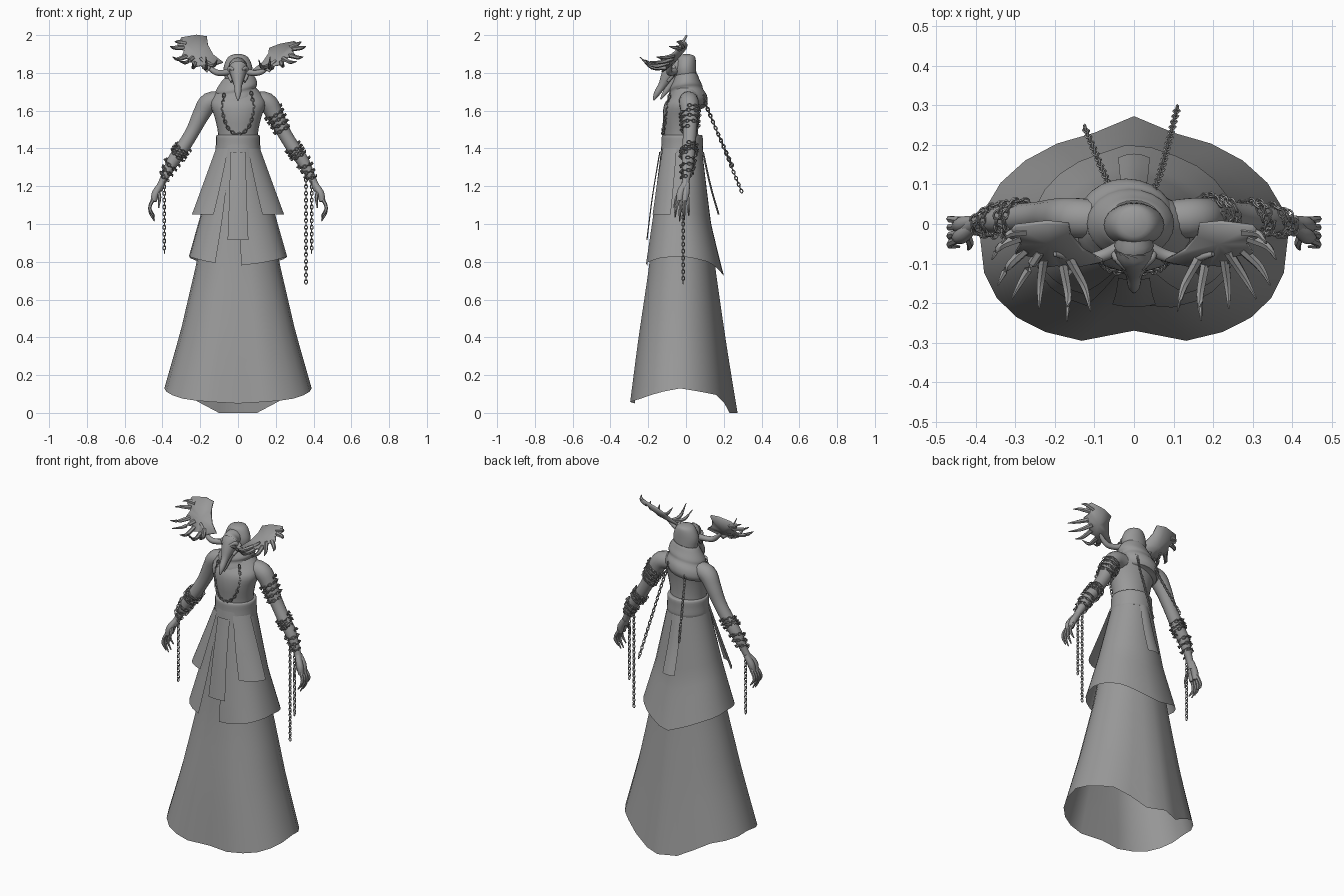
import bpy, bmesh, math, random
from mathutils import Vector

random.seed(4)
cube = bpy.data.objects.get("Cube")
if cube:
    bpy.data.objects.remove(cube)

grey = bpy.data.materials.new("plain_grey")
grey.use_nodes = True
grey.diffuse_color = (.32, .32, .32, 1)
grey.node_tree.nodes["Principled BSDF"].inputs["Base Color"].default_value = grey.diffuse_color


def add(name, verts, faces, sharp=50):
    """Make a shaded mesh object with outward normals."""
    mesh = bpy.data.meshes.new(name)
    mesh.from_pydata([tuple(v) for v in verts], [], faces)
    bm = bmesh.new()
    bm.from_mesh(mesh)
    bmesh.ops.recalc_face_normals(bm, faces=bm.faces)
    bm.to_mesh(mesh)
    bm.free()
    mesh.materials.append(grey)
    mesh.shade_smooth()
    mesh.set_sharp_from_angle(angle=math.radians(sharp))
    obj = bpy.data.objects.new(name, mesh)
    bpy.context.collection.objects.link(obj)
    return obj


def sheet(name, rows, closed=True, caps=False):
    """Skin a list of equal rows of points."""
    n = len(rows[0])
    verts = [p for row in rows for p in row]
    faces = []
    for i in range(len(rows) - 1):
        for j in range(n if closed else n - 1):
            k = (j + 1) % n
            faces.append((i*n + j, i*n + k, i*n + n + k, i*n + n + j))
    if caps:
        faces += [tuple(range(n)), tuple(range(len(verts) - n, len(verts)))]
    return add(name, verts, faces)


def smooth_path(points, steps=4):
    """Catmull-Rom resampling of points of any dimension."""
    pts = [Vector(p) for p in points]
    pts = [pts[0]*2 - pts[1]] + pts + [pts[-1]*2 - pts[-2]]
    out = []
    for a, b, c, d in zip(pts, pts[1:], pts[2:], pts[3:]):
        for s in range(steps):
            t = s / steps
            out.append((b*2 + (c - a)*t + (a*2 - b*5 + c*4 - d)*t*t
                        + (b*3 - a - c*3 + d)*t**3) * .5)
    return out + [pts[-2]]


def frame(points, i):
    """Tangent and two normals at a path point."""
    t = (points[min(i + 1, len(points) - 1)] - points[max(i - 1, 0)]).normalized()
    ref = Vector((0, 1, 0)) if abs(t.y) < .8 else Vector((1, 0, 0))
    side = t.cross(ref).normalized()
    return t, side, side.cross(t)


def tube(name, points, sides=10):
    """Tapered tube; each point is x, y, z, radius."""
    path = smooth_path(points)
    mids = [p.to_3d() for p in path]
    rows = []
    for i, p in enumerate(path):
        _, a, b = frame(mids, i)
        turn = [math.tau*k/sides for k in range(sides)]
        rows.append([mids[i] + (a*math.cos(q) + b*math.sin(q))*max(p[3], .001) for q in turn])
    return sheet(name, rows, caps=True)


def loft(name, rings, lean=(0, 0), sides=24):
    """Stacked ellipses; each ring is z, centre x, centre y, radius x, radius y."""
    rows = []
    for z, cx, cy, rx, ry in smooth_path(rings, 3):
        row = []
        for k in range(sides):
            q = math.tau*k/sides
            x, y = cx + rx*math.cos(q), cy + ry*math.sin(q)
            row.append((x, y, z + lean[0]*x + lean[1]*y))
        rows.append(row)
    return sheet(name, rows, caps=True)


def lookup(table, key):
    """Linear interpolation in rows whose first entry is the key."""
    for a, b in zip(table, table[1:]):
        if key <= b[0]:
            t = (key - a[0]) / (b[0] - a[0])
            return [p + (q - p)*t for p, q in zip(a[1:], b[1:])]
    return table[-1][1:]


def skirt(name, top, profile, hem, start=0, end=360, square=.25, count=24, point=0):
    """Flared cloth; profile is share, half width, front y, back y; angles run from the front."""
    rows = []
    for i in range(13):
        t = i / 12
        rx, front, back = lookup(profile, t)
        row = []
        for k in range(count if end - start == 360 else count + 1):
            deg = start + (end - start)*k/count
            a = math.radians(deg)
            s, c = math.sin(a), math.cos(a)
            e = 1 - square*t if c > 0 else 1
            x = math.copysign(abs(s)**e, s) * rx
            y = (front + back)/2 - math.copysign(abs(c)**e, c)*(back - front)/2
            y += point*t*t*max(0, abs(c)*30 - 29)
            fold = abs((deg + 180) % 360 - 180)
            row.append((x, y, top + t*(lookup(hem, fold)[0] - top)))
        rows.append(row)
    return sheet(name, rows, closed=end - start == 360)


# Robe and layered skirts
skirt("robe", 1.42, [(0, .11, -.13, .08), (.47, .215, -.2, .15), (.77, .305, -.262, .2), (1, .39, -.303, .24)],
      [(0, .05), (40, .07), (90, .13), (135, .095), (150, .05), (165, 0), (180, 0)], square=.2, point=.033)
skirt("long_overskirt", 1.4, [(0, .115, -.13, .085), (.6, .195, -.18, .13), (1, .26, -.217, .19)],
      [(0, .78), (60, .82), (90, .83), (130, .8), (180, .72)], 1.5, 339, point=.012)
for label, start in (("left", 26), ("right", 284)):
    skirt(label + "_short_overskirt", 1.4, [(0, .12, -.135, .09), (.5, .185, -.165, .115), (1, .25, -.19, .13)],
          [(0, 1.05), (180, 1.05)], start, start + 50, .2, 8)


def tabard(name, bow, path):
    """Hanging cloth strip bowed outward; each point is half width, y, z."""
    rows = [[(s*w, y + bow*(1 - s*s), z) for s in (-1, -.5, 0, .5, 1)] for w, y, z in smooth_path(path)]
    sheet(name, rows, closed=False)


tabard("front_tabard", -.006, [(.04, -.136, 1.38), (.046, -.174, 1.15), (.055, -.204, .915)])
tabard("back_tabard", .01, [(.03, .085, 1.38), (.036, .125, 1.2), (.04, .168, 1.05)])

# Torso, belt, scarf and hood
loft("torso", [(1.36, 0, -.02, .11, .1), (1.47, 0, -.025, .105, .09), (1.56, 0, -.028, .122, .095),
               (1.63, 0, -.02, .145, .096), (1.68, 0, 0, .13, .085), (1.75, 0, 0, .07, .06)])
loft("belt", [(1.375, 0, -.02, .112, .102), (1.38, 0, -.02, .12, .111), (1.425, 0, -.02, .117, .109),
              (1.465, 0, -.02, .116, .108), (1.472, 0, -.02, .106, .1)])
loft("scarf", [(1.615, -.02, .005, .11, .1), (1.64, -.02, .005, .125, .11), (1.675, -.018, .005, .122, .104),
               (1.705, -.012, .003, .108, .088), (1.725, -.008, 0, .11, .086), (1.755, -.003, 0, .096, .072),
               (1.785, 0, 0, .072, .06), (1.775, 0, 0, .058, .05)], lean=(.18, .12))
loft("hood", [(1.7, 0, .01, .07, .055), (1.76, 0, .002, .068, .054), (1.82, 0, -.002, .077, .056),
              (1.865, 0, .001, .064, .051), (1.89, 0, .002, .044, .042), (1.9, 0, .002, .012, .014)])

# Skull with a long snout
tube("skull", [(0, -.03, 1.84, .045), (0, -.065, 1.825, .05), (0, -.095, 1.785, .038),
               (0, -.125, 1.735, .022), (0, -.155, 1.69, .016), (0, -.172, 1.655, .004)], 12)
tube("lower_jaw", [(0, -.05, 1.765, .035), (0, -.085, 1.73, .02), (0, -.115, 1.69, .012), (0, -.135, 1.66, .003)])
for side, label in ((1, "left"), (-1, "right")):
    tube(label + "_brow", [(side*.02, -.112, 1.815, .008), (side*.043, -.085, 1.825, .012),
                           (side*.048, -.07, 1.79, .01), (side*.034, -.095, 1.755, .008)], 8)

# Broad antlers: a tilted palm with tines along its outer and front edge
palm = [(.08, .28), (.13, .48), (.16, .75), (.165, .96), (.22, 1), (.3, .93), (.32, .75),
        (.285, .6), (.3, .42), (.25, .36), (.235, .16), (.195, .2), (.165, .02), (.14, .18)]
tips = {5: (.335, -.05, 1.965), 6: (.36, -.09, 1.94), 8: (.345, -.155, 1.885), 9: (.31, -.19, 1.86),
        10: (.24, -.215, 1.85), 12: (.17, -.245, 1.885), 13: (.11, -.22, 1.87)}
for side, label, rise, lift in ((-1, "right", .2, 0), (1, "left", .13, .3)):
    def place(u, v):
        return Vector((side*u, -.13 + .135*v, 1.8 + rise*v + lift*(u - .15)))
    edge = [place(*p) for p in palm]
    hub = place(.215, .52) + Vector((0, .012, -.012))
    n = len(edge)
    blade = add(label + "_antler_palm", edge + [hub], [(k, (k + 1) % n, n) for k in range(n)])
    thick = blade.modifiers.new("thickness", "SOLIDIFY")
    thick.thickness, thick.offset = .01, 0
    tube(label + "_antler_beam", [(side*.035, -.06, 1.81, .018), (side*.08, -.08, 1.8, .016),
                                  (side*.13, -.09, 1.81, .015), (*place(.2, .4), .006)])
    for k, (x, y, z) in tips.items():
        tip = Vector((side*x, y, z))
        root = edge[k].lerp(hub, .3)
        bend = edge[k].lerp(tip, .45) - Vector((0, 0, .012))
        tube(f"{label}_antler_tine_{k}", [(*root, .013), (*bend, .01), (*tip, .002)], 6)

# Arms and hands
arm = [(.06, .012, 1.655, .045), (.15, .015, 1.645, .052), (.195, .02, 1.58, .045), (.24, .02, 1.49, .037),
       (.295, .015, 1.4, .036), (.345, .01, 1.33, .033), (.395, 0, 1.235, .02), (.42, -.01, 1.18, .021)]
for side, label in ((1, "left"), (-1, "right")):
    tube(label + "_arm", [(side*x, y, z, r) for x, y, z, r in arm], 14)
    for w in (-.014, .014):
        tube(label + "_palm", [(side*.405, w/2, 1.215, .015), (side*.435, w - .015, 1.165, .02),
                               (side*.447, w - .02, 1.12, .016)])
    for k in range(4):
        y = .012 - .02*k
        reach = (.03, .005, 0, .02)[k]
        tube(f"{label}_finger_{k + 1}", [(side*.442, y*.8, 1.14, .01), (side*.464, y, 1.1, .009),
             (side*.464, y*1.15, 1.06 + reach/2, .008), (side*.442, y*1.2, 1.015 + reach, .003)], 6)
    tube(label + "_thumb", [(side*.425, -.02, 1.18, .011), (side*.415, -.05, 1.14, .009),
                            (side*.42, -.065, 1.085, .003)], 6)


# Chains of alternating oval links
def chain(name, points, steps=12, gap=.018):
    path = smooth_path(points, steps)
    verts, faces, travelled, number = [], [], 0, 0
    for i in range(1, len(path)):
        step = (path[i] - path[i - 1]).length
        while step > 0 and number*gap <= travelled + step:
            at = path[i - 1].lerp(path[i], (number*gap - travelled)/step)
            t, a, b = frame(path, i)
            if number % 2:
                a, b = b, a
            base = len(verts)
            for j in range(10):
                q = math.tau*j/10
                for k in range(4):
                    w = math.tau*k/4
                    out = 1 + .4*math.cos(w)
                    verts.append(at + t*math.cos(q)*(.005 + .007*out)
                                 + a*math.sin(q)*.0075*out + b*math.sin(w)*.003)
                    faces.append((base + j*4 + k, base + j*4 + (k + 1) % 4,
                                  base + (j + 1) % 10*4 + (k + 1) % 4, base + (j + 1) % 10*4 + k))
            number += 1
        travelled += step
    add(name, verts, faces, 80)


def wrap(name, side, low, high, turns):
    """Chain wound closely round part of an arm."""
    path = smooth_path([(side*x, y, z, r) for x, y, z, r in arm], 8)
    mids = [p.to_3d() for p in path]
    coil = []
    for k in range(turns*12 + 1):
        share = (low + (high - low)*k/(turns*12))*(len(path) - 1)
        i = int(share)
        spot = path[i].lerp(path[i + 1], share - i)
        t, a, b = frame(mids, i)
        q = math.tau*k/12
        r = spot[3] + .005 + random.uniform(0, .003)
        coil.append(spot.to_3d() + (a*math.cos(q) + b*math.sin(q))*r + t*math.sin(q + turns)*.01)
    chain(name, coil, 3)


wrap("left_upper_arm_chain", 1, .25, .42, 4)
for side, label in ((1, "left"), (-1, "right")):
    wrap(label + "_elbow_chain", side, .55, .65, 3)
    wrap(label + "_wrist_chain", side, .71, .84, 3)
for name, x, low in (("right_hanging_chain", -.39, .85), ("left_long_chain", .36, .69), ("left_short_chain", .39, .85)):
    chain(name, [(x, -.015, 1.27), (x, -.015, low)], 40)
chain("right_back_chain", [(-.055, .085, 1.69), (-.075, .125, 1.58), (-.125, .245, 1.31)])
chain("left_back_chain", [(.05, .085, 1.69), (.07, .14, 1.55), (.11, .295, 1.17)])
chain("neck_chain", [(-.075, -.085, 1.68), (-.082, -.1, 1.6), (-.055, -.118, 1.51), (0, -.122, 1.475),
                     (.055, -.118, 1.51), (.082, -.1, 1.6), (.07, -.085, 1.7)])
